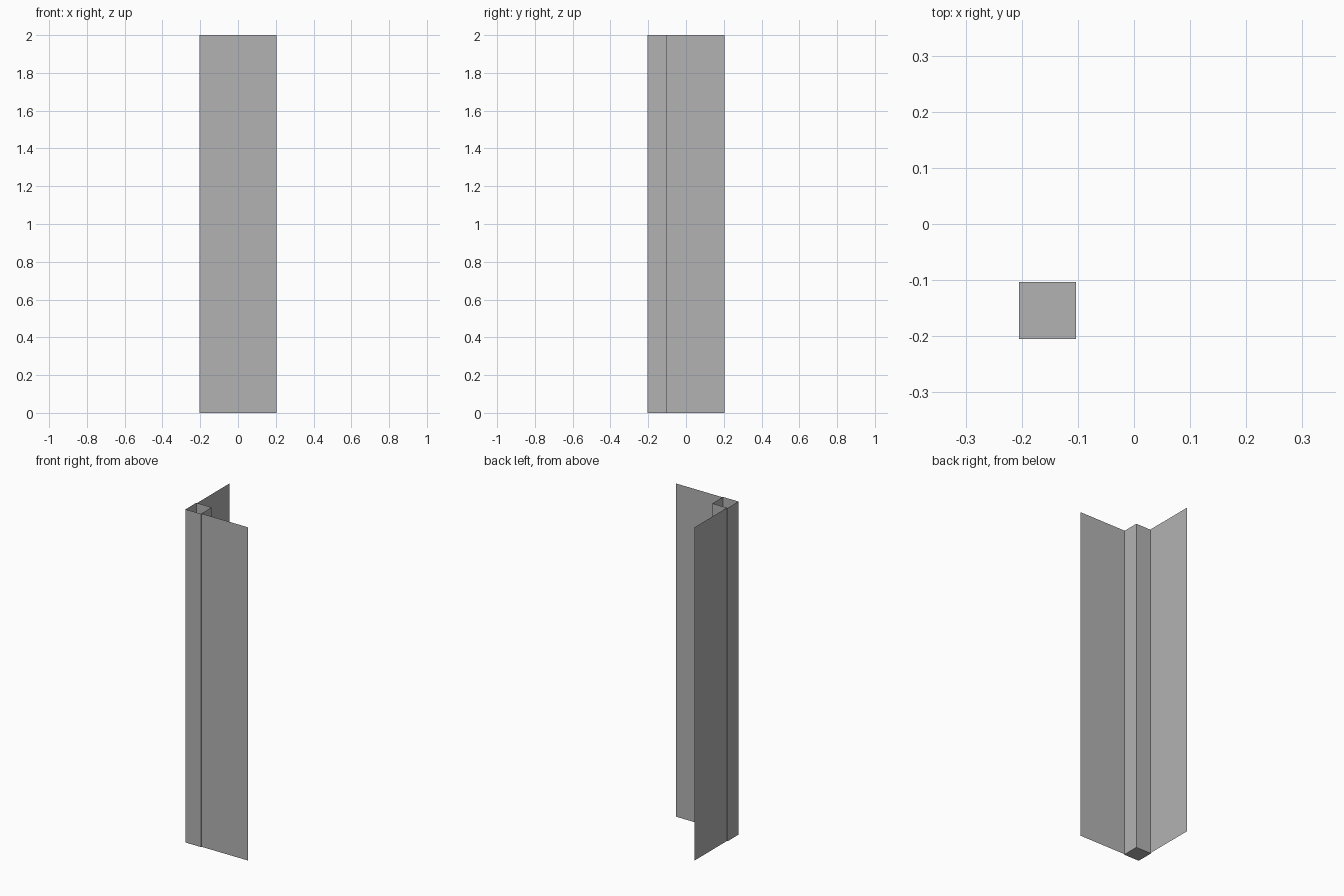
import bpy
import bmesh

cube = bpy.data.objects.get("Cube")
if cube:
    bpy.data.objects.remove(cube, do_unlink=True)

HEIGHT = 2.0
HALF = 0.205      # half of the overall footprint
INNER = -0.103    # inner edge of the corner tube
INSET = 0.005     # step from the tube faces to the wings

grey = bpy.data.materials.new("plain grey")
grey.use_nodes = True
colour = (0.45, 0.45, 0.45, 1)
grey.diffuse_color = colour
grey.node_tree.nodes["Principled BSDF"].inputs["Base Color"].default_value = colour


def extruded_sheet(name, outline, closed=False):
    """Extrude a plan outline straight up; a closed outline also gets a floor."""
    bm = bmesh.new()
    points = [bm.verts.new((x, y, 0)) for x, y in outline]
    pairs = list(zip(points, points[1:]))
    if closed:
        pairs.append((points[-1], points[0]))
    edges = [bm.edges.new(pair) for pair in pairs]
    result = bmesh.ops.extrude_edge_only(bm, edges=edges)
    top = [g for g in result["geom"] if isinstance(g, bmesh.types.BMVert)]
    bmesh.ops.translate(bm, verts=top, vec=(0, 0, HEIGHT))
    if closed:
        bm.faces.new(points)
        bmesh.ops.recalc_face_normals(bm, faces=bm.faces)
    mesh = bpy.data.meshes.new(name)
    bm.to_mesh(mesh)
    bm.free()
    mesh.materials.append(grey)
    obj = bpy.data.objects.new(name, mesh)
    bpy.context.collection.objects.link(obj)
    return obj


# Square corner tube, open at the top and closed at the bottom
extruded_sheet("corner_tube", [(-HALF, -HALF), (INNER, -HALF),
                               (INNER, INNER), (-HALF, INNER)], closed=True)

# Thin wings running along the front and the side
plane = INSET - HALF
extruded_sheet("front_wing", [(INNER, plane), (HALF, plane)])
extruded_sheet("side_wing", [(plane, HALF), (plane, INNER)])
